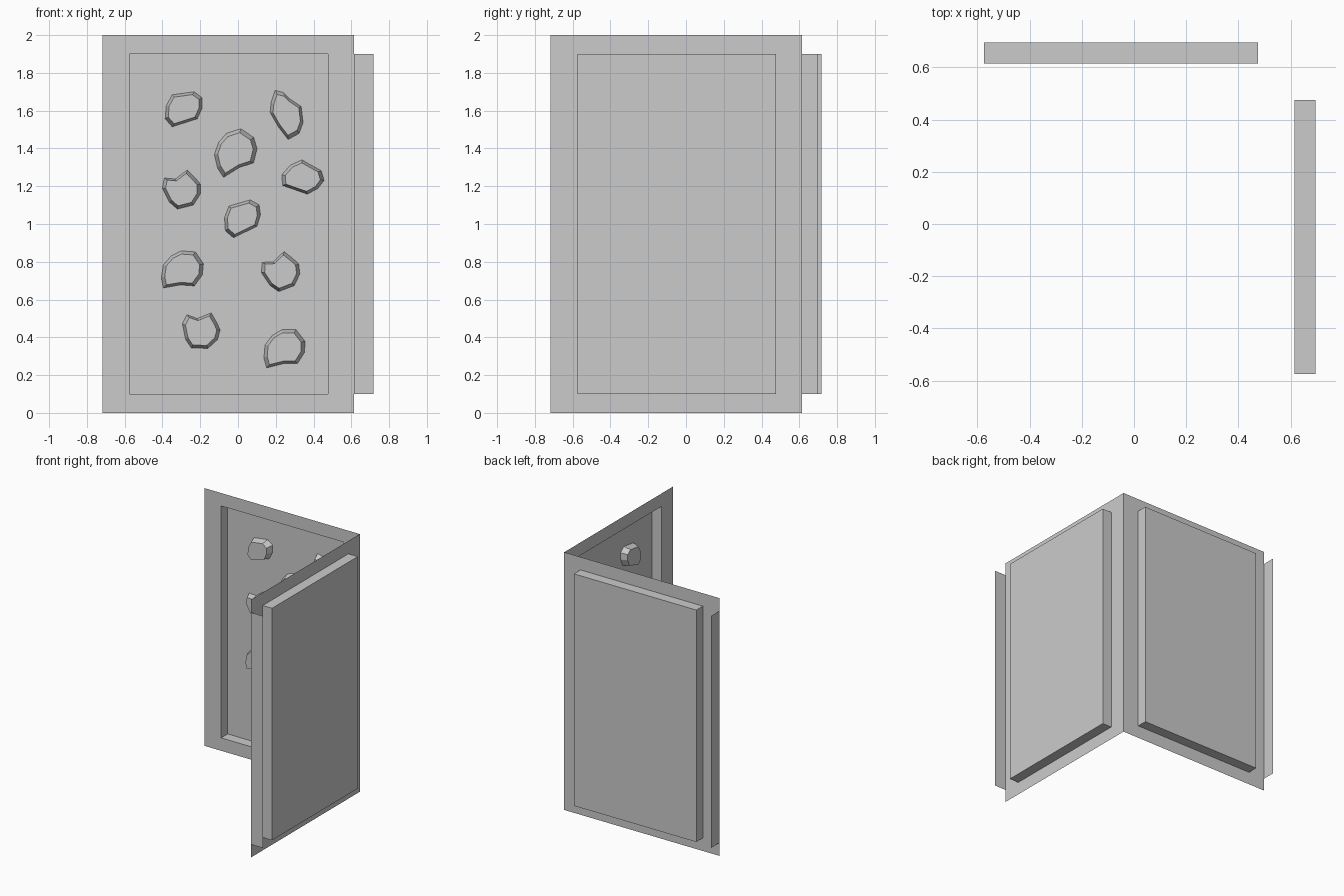
import bpy
from math import sin, cos, radians

if "Cube" in bpy.data.objects:
    bpy.data.objects.remove(bpy.data.objects["Cube"])

CORNER, OUTER = 0.615, -0.717     # shared corner edge and free edge of each wall
FLOOR = 0.695                     # plane of the recessed board
PX = 0.0053                       # outline unit

# Grip outlines (counted clockwise from the first corner)
TEAR = [(-18, -18), (-20, -8), (-18, 5), (-10, 14), (0, 19),
        (14, 18), (22, 6), (21, -5), (13, -16), (-1, -15)]
WEDGE = [(-12, 24), (-4, 22), (2, 16), (14, 8), (16, -8),
         (12, -19), (1, -25), (-9, -12), (-17, 2), (-16, 12)]
NOTCH = [(6, 20), (14, 12), (19, 6), (19, -4), (12, -15),
         (-4, -19), (-12, -12), (-19, 2), (-17, 12), (-6, 11)]
ROUND = [(-11, 14), (11, 17), (19, 11), (19, 1),
         (14, -10), (-11, -18), (-18, -10), (-17, 3)]

# outline, position across, height, turn, size
GRIPS = [(ROUND, -0.29, 1.61, 0, 1), (WEDGE, 0.26, 1.58, 0, 1),
         (TEAR, -0.02, 1.38, 22, 1.07), (ROUND, 0.34, 1.245, -37, 1),
         (NOTCH, -0.30, 1.18, 0, 1), (ROUND, 0.02, 1.03, 8, 1),
         (TEAR, -0.30, 0.757, 0, 1), (NOTCH, 0.225, 0.745, 7, 1),
         (NOTCH, -0.20, 0.435, -15, 1), (TEAR, 0.24, 0.34, 4, 1)]


def make(name, loops, swapped, cap=True):
    """Skin successive loops of (across, depth, height); swapped mirrors onto the side wall."""
    n = len(loops[0])
    verts = [p for loop in loops for p in loop]
    faces = [(k * n + i, k * n + (i + 1) % n, (k + 1) * n + (i + 1) % n, (k + 1) * n + i)
             for k in range(len(loops) - 1) for i in range(n)]
    if cap:
        faces.append(tuple(range((len(loops) - 1) * n, len(loops) * n)))
    if swapped:
        verts = [(d, u, z) for u, d, z in verts]
        faces = [f[::-1] for f in faces]
    me = bpy.data.meshes.new(name)
    me.from_pydata(verts, [], faces)
    ob = bpy.data.objects.new(name, me)
    bpy.context.collection.objects.link(ob)
    return ob


def rect(u0, u1, z0, z1, d):
    return [(u0, d, z0), (u1, d, z0), (u1, d, z1), (u0, d, z1)]


def grip_loop(outline, u, z, turn, size, d):
    c, s = cos(radians(turn)) * size * PX, sin(radians(turn)) * size * PX
    return [(u + c * a - s * b, d, z + s * a + c * b) for a, b in reversed(outline)]


for side, swapped in (("back", False), ("right", True)):
    # Frame with recessed board
    make(side + "_wall", [rect(OUTER, CORNER, 0, 2, CORNER),
                          rect(-0.575, 0.476, 0.1, 1.9, CORNER),
                          rect(-0.575, 0.476, 0.1, 1.9, FLOOR)], swapped)
    # Flange along the free edge
    flange = [(OUTER, CORNER, 0.1), (OUTER, CORNER, 1.9),
              (OUTER, 0.717, 1.9), (OUTER, 0.717, 0.1)]
    make(side + "_edge_flange", [flange], swapped)
    # Climbing grips with chamfered sides
    for i, (outline, u, z, turn, size) in enumerate(GRIPS):
        make(f"{side}_grip_{i + 1}",
             [grip_loop(outline, u, z, turn, size, FLOOR),
              grip_loop(outline, u, z, turn, size * 0.83, FLOOR - 0.05)], swapped)
